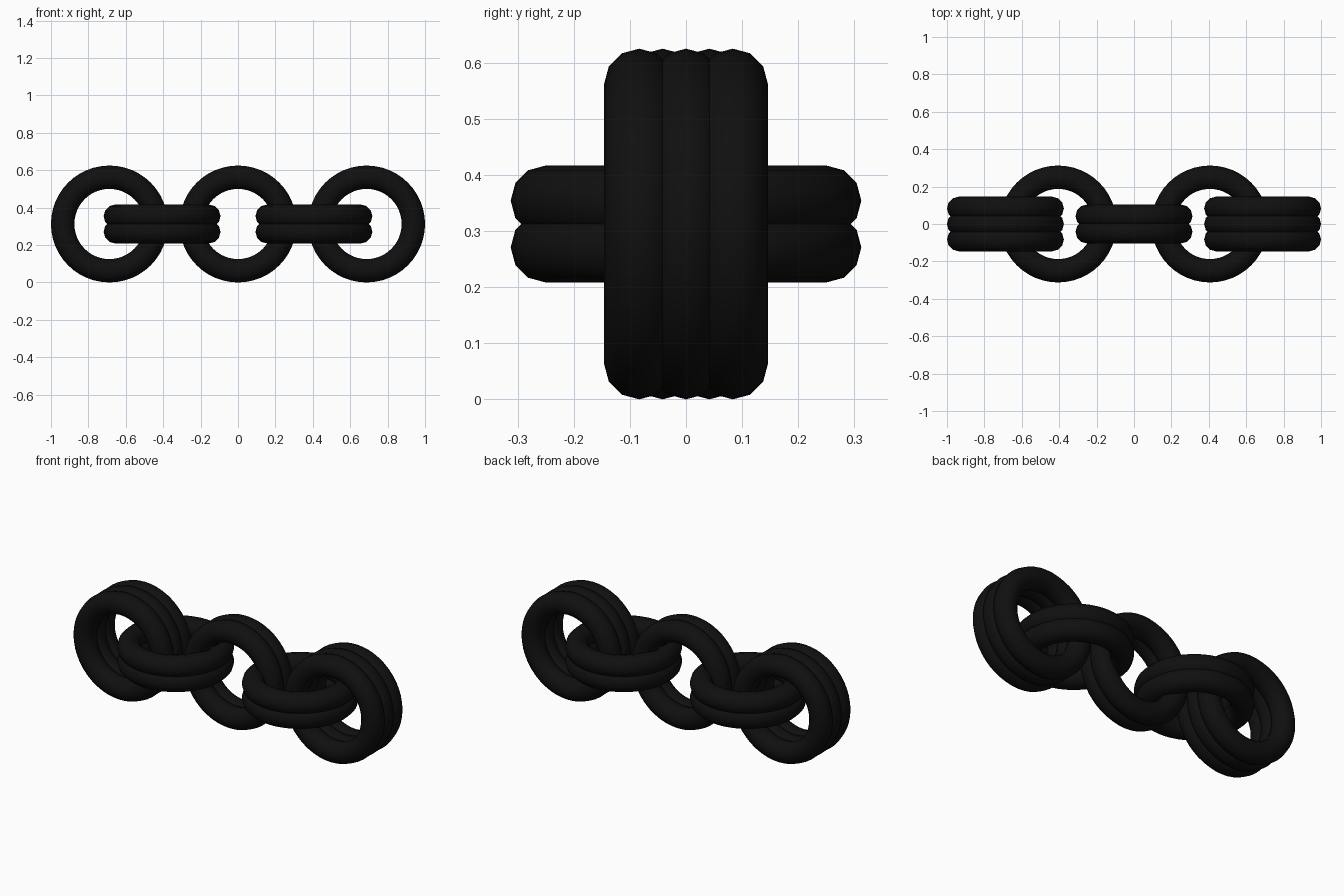
import bpy
from math import pi

if "Cube" in bpy.data.objects:
    bpy.data.objects.remove(bpy.data.objects["Cube"])

R, r = 0.25, 0.0625          # ring radius and tube radius
MID = R + r                  # height of the chain's centre line
STEP = r * 4 / 3             # spacing of rings in one link

mat = bpy.data.materials.new("black_metal")
mat.diffuse_color = (0.005, 0.005, 0.005, 1)
mat.use_nodes = True
mat.node_tree.nodes["Principled BSDF"].inputs["Base Color"].default_value = mat.diffuse_color


def link(name, x, count, upright):
    """One chain link: several overlapping rings side by side."""
    for i in range(count):
        off = (i - (count - 1) / 2) * STEP
        loc = (x, off, MID) if upright else (x, 0, MID + off)
        bpy.ops.mesh.primitive_torus_add(
            major_radius=R, minor_radius=r, major_segments=48, minor_segments=12,
            location=loc, rotation=(pi / 2 if upright else 0, 0, 0))
        ob = bpy.context.object
        ob.name = f"{name}_ring_{i + 1}"
        ob.data.materials.append(mat)
        bpy.ops.object.shade_smooth()


# Centre link, then flat and end links on both sides
link("centre_link", 0, 2, True)
for side, s in (("left", -1), ("right", 1)):
    link(f"{side}_flat_link", s * 0.406, 2, False)
    link(f"{side}_end_link", s * 0.6875, 3, True)
